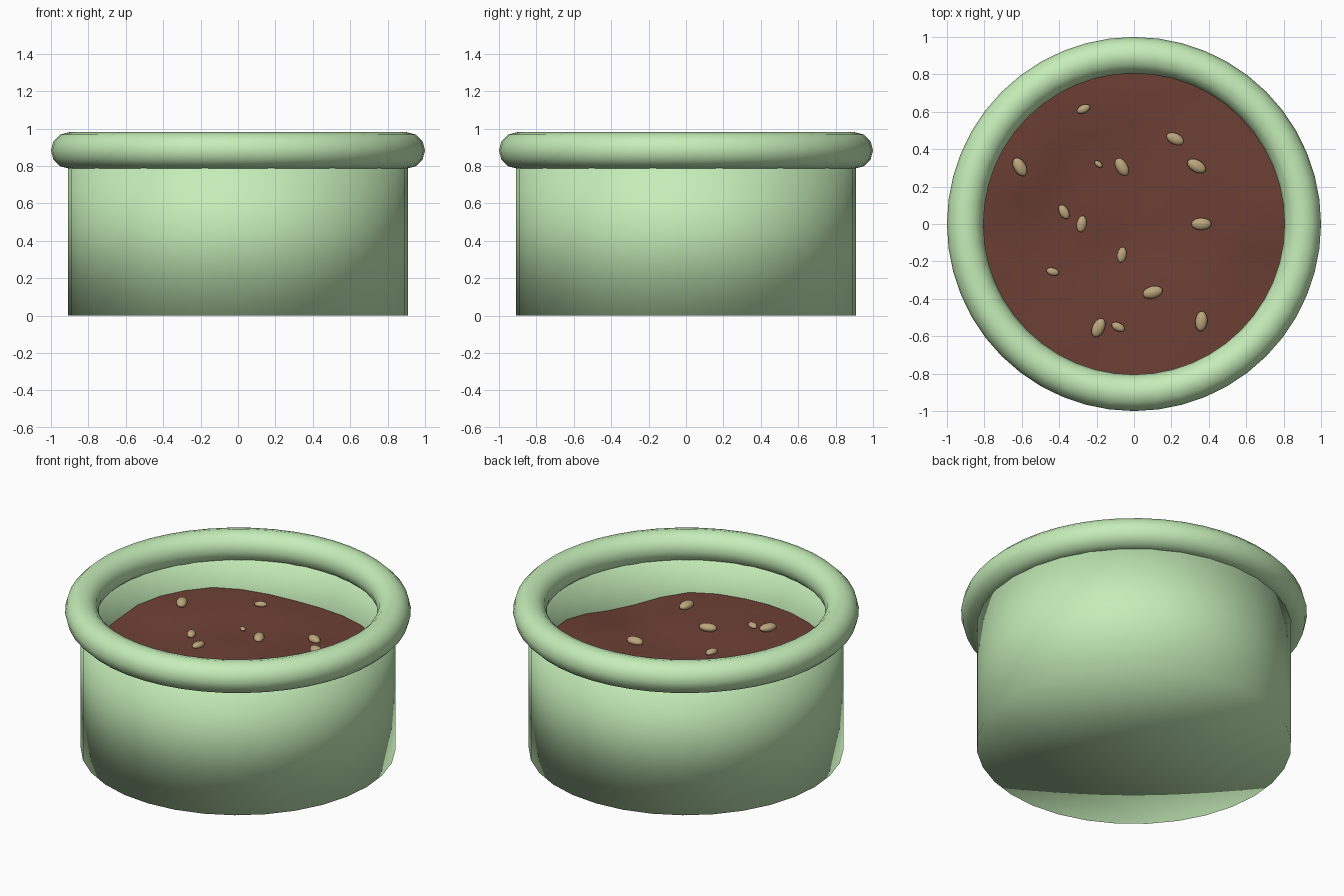
import bpy, bmesh, math

if "Cube" in bpy.data.objects:
    bpy.data.objects.remove(bpy.data.objects["Cube"])


def material(name, rgb):
    m = bpy.data.materials.new(name)
    m.diffuse_color = (*rgb, 1)
    m.use_nodes = True
    m.node_tree.nodes["Principled BSDF"].inputs["Base Color"].default_value = m.diffuse_color
    return m


green = material("glaze", (0.56, 0.85, 0.48))
brown = material("earth", (0.15, 0.05, 0.035))
tan = material("seed_shell", (0.50, 0.38, 0.20))


def revolve(name, profile, mat, segs=32, height=None):
    """Spin (radius, z) points around z; a zero radius makes one centre point."""
    bm = bmesh.new()
    rings = []
    for r, z in profile:
        n = segs if r > 0 else 1
        ring = []
        for i in range(n):
            a = 2 * math.pi * i / segs
            x, y = r * math.cos(a), r * math.sin(a)
            ring.append(bm.verts.new((x, y, height(x, y) if height else z)))
        rings.append(ring)
    for a, b in zip(rings, rings[1:]):
        for i in range(segs):
            j = (i + 1) % segs
            quad = [a[i % len(a)], a[j % len(a)], b[j % len(b)], b[i % len(b)]]
            bm.faces.new(list(dict.fromkeys(quad)))
    me = bpy.data.meshes.new(name)
    bm.to_mesh(me)
    bm.free()
    ob = bpy.data.objects.new(name, me)
    bpy.context.collection.objects.link(ob)
    me.materials.append(mat)
    me.shade_smooth()
    return ob


# Seeds: x, y, z, length, heading in degrees
SEEDS = [
    (-.27, .615, .615, .075, 25), (.22, .455, .585, .10, -25), (-.61, .305, .655, .11, -60),
    (-.19, .32, .592, .05, -40), (-.065, .305, .577, .105, -60), (.335, .31, .60, .11, -30),
    (-.375, .065, .608, .085, -60), (-.28, 0, .588, .09, 80), (.36, 0, .592, .11, 0),
    (-.065, -.165, .573, .085, 80), (-.435, -.255, .60, .07, -15), (.10, -.365, .608, .11, 15),
    (-.19, -.555, .613, .11, 65), (-.085, -.55, .60, .075, -25), (.36, -.52, .622, .11, 85),
]
# Soil heights where it meets the wall
EDGE = [(-.84, -.15, .605), (-.63, .57, .645), (0, .85, .575), (.37, .77, .58), (.39, -.75, .605),
        (.73, -.43, .55), (.84, .11, .60), (.06, -.85, .597), (-.40, -.75, .593)]
SAMPLES = EDGE + [(x, y, z - .012) for x, y, z, _, _ in SEEDS]


def soil_height(x, y):
    w = [math.exp(-((x - a) ** 2 + (y - b) ** 2) / .03) + 1e-6 for a, b, _ in SAMPLES]
    return sum(k * s[2] for k, s in zip(w, SAMPLES)) / sum(w)


# Pot wall with closed base
revolve("pot_wall", [(0, 0), (.91, 0), (.91, .88), (.84, .88), (.84, .5)][::-1], green)

# Rounded rim
bpy.ops.mesh.primitive_torus_add(major_radius=.9025, minor_radius=.0975, major_segments=48,
                                 minor_segments=12, location=(0, 0, .883))
rim = bpy.context.object
rim.name = "pot_rim"
rim.data.materials.append(green)
bpy.ops.object.shade_smooth()

# Uneven soil surface
revolve("soil", [(.84 * (8 - k) / 8, .59) for k in range(9)], brown, height=soil_height)

# Scattered seeds
for i, (x, y, z, length, heading) in enumerate(SEEDS):
    bpy.ops.mesh.primitive_uv_sphere_add(segments=12, ring_count=8, radius=length / 2,
                                         location=(x, y, z),
                                         rotation=(0, 0, math.radians(heading)))
    seed = bpy.context.object
    seed.name = f"seed_{i + 1}"
    seed.scale = (1, .6, .45)
    seed.data.materials.append(tan)
    bpy.ops.object.shade_smooth()
